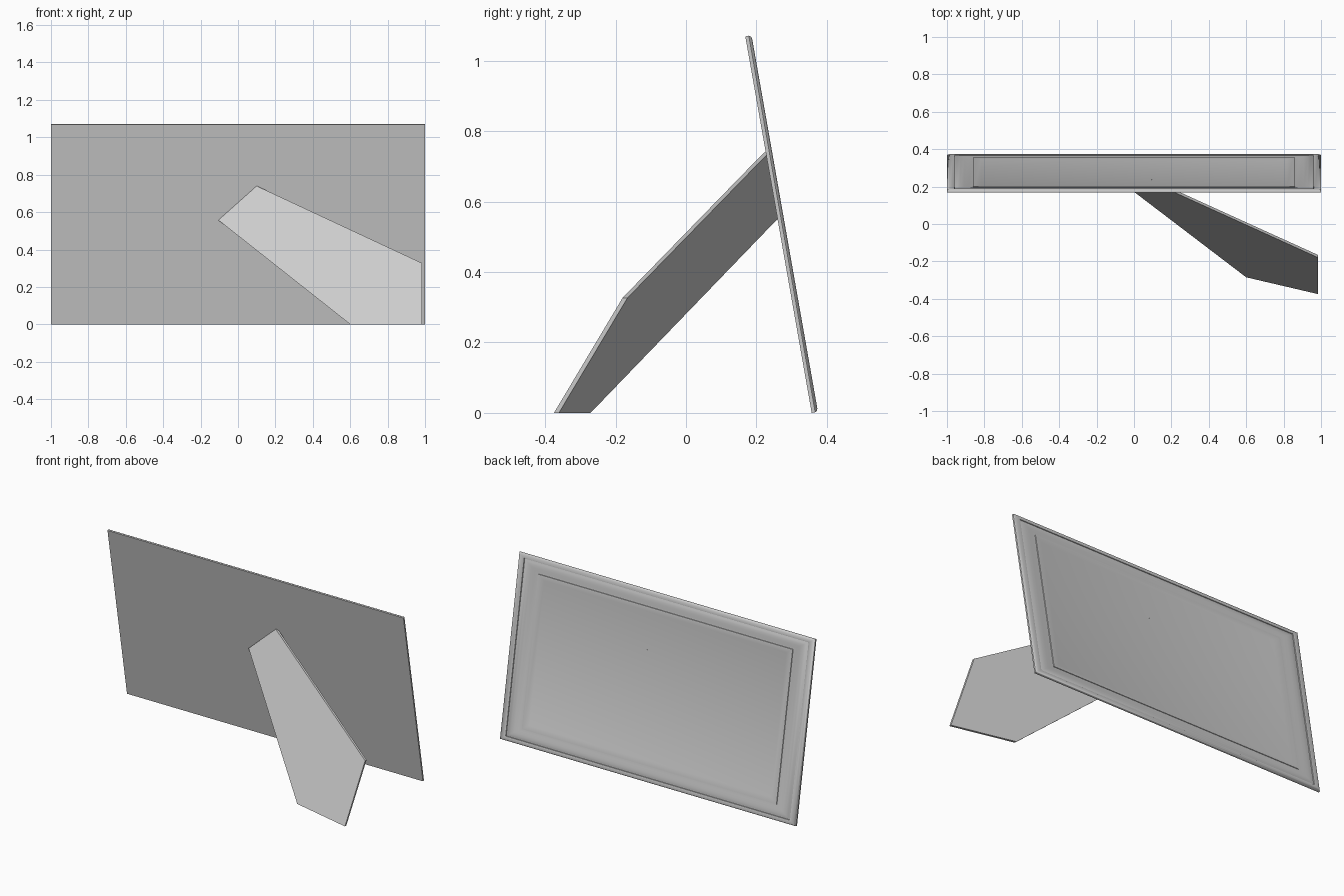
import bpy, bmesh, math

if "Cube" in bpy.data.objects:
    bpy.data.objects.remove(bpy.data.objects["Cube"])

TILT = math.radians(10)
S, C = math.sin(TILT), math.cos(TILT)
H = 1.086          # height of the frame along its own slope
X_STRETCH = 1.5    # side mouldings are wider than top and bottom ones


def new_object(name, bm):
    bmesh.ops.recalc_face_normals(bm, faces=bm.faces)
    mesh = bpy.data.meshes.new(name)
    bm.to_mesh(mesh)
    bm.free()
    ob = bpy.data.objects.new(name, mesh)
    bpy.context.collection.objects.link(ob)
    return ob


def ring(bm, inset, depth):
    """Rectangle on the leaning frame: inset from the edge, raised by depth."""
    x = 1 - inset * X_STRETCH
    pts = [(-x, inset), (x, inset), (x, H - inset), (-x, H - inset)]
    return [bm.verts.new((u, 0.357 - v * S + depth * C, v * C + depth * S))
            for u, v in pts]


# Picture frame: moulding profile (inset, depth) swept round the rectangle
profile = [(0, 0), (0, 0.010), (0.003, 0.015), (0.009, 0.018), (0.022, 0.018),
           (0.026, 0.0165), (0.027, 0.0125), (0.036, 0.016), (0.048, 0.0172),
           (0.062, 0.016), (0.078, 0.0135), (0.092, 0.0125), (0.093, 0.0155),
           (0.100, 0.0155), (0.122, 0.009)]
bm = bmesh.new()
rings = [ring(bm, *p) for p in profile]
for a, b in zip(rings, rings[1:]):
    for i in range(4):
        j = (i + 1) % 4
        bm.faces.new((a[i], a[j], b[j], b[i]))
bm.faces.new(rings[0])     # flat backing board
bm.faces.new(rings[-1])    # recessed picture panel
frame = new_object("picture_frame", bm)

# Support leg: slanted plate from the backing board down to the ground
outline = [(-0.105, 0.252, 0.557), (0.10, 0.222, 0.74), (0.985, -0.18, 0.327),
           (0.985, -0.375, 0), (0.60, -0.285, 0)]
bm = bmesh.new()
front = [bm.verts.new(p) for p in outline]
back = [bm.verts.new((x, y + 0.014, z)) for x, y, z in outline]
bm.faces.new(front)
bm.faces.new(back[::-1])
for i in range(5):
    j = (i + 1) % 5
    bm.faces.new((front[i], front[j], back[j], back[i]))
new_object("support_leg", bm)

# Smooth moulding with crisp grooves
bpy.context.view_layer.objects.active = frame
frame.select_set(True)
bpy.ops.object.shade_smooth_by_angle(angle=math.radians(35))
